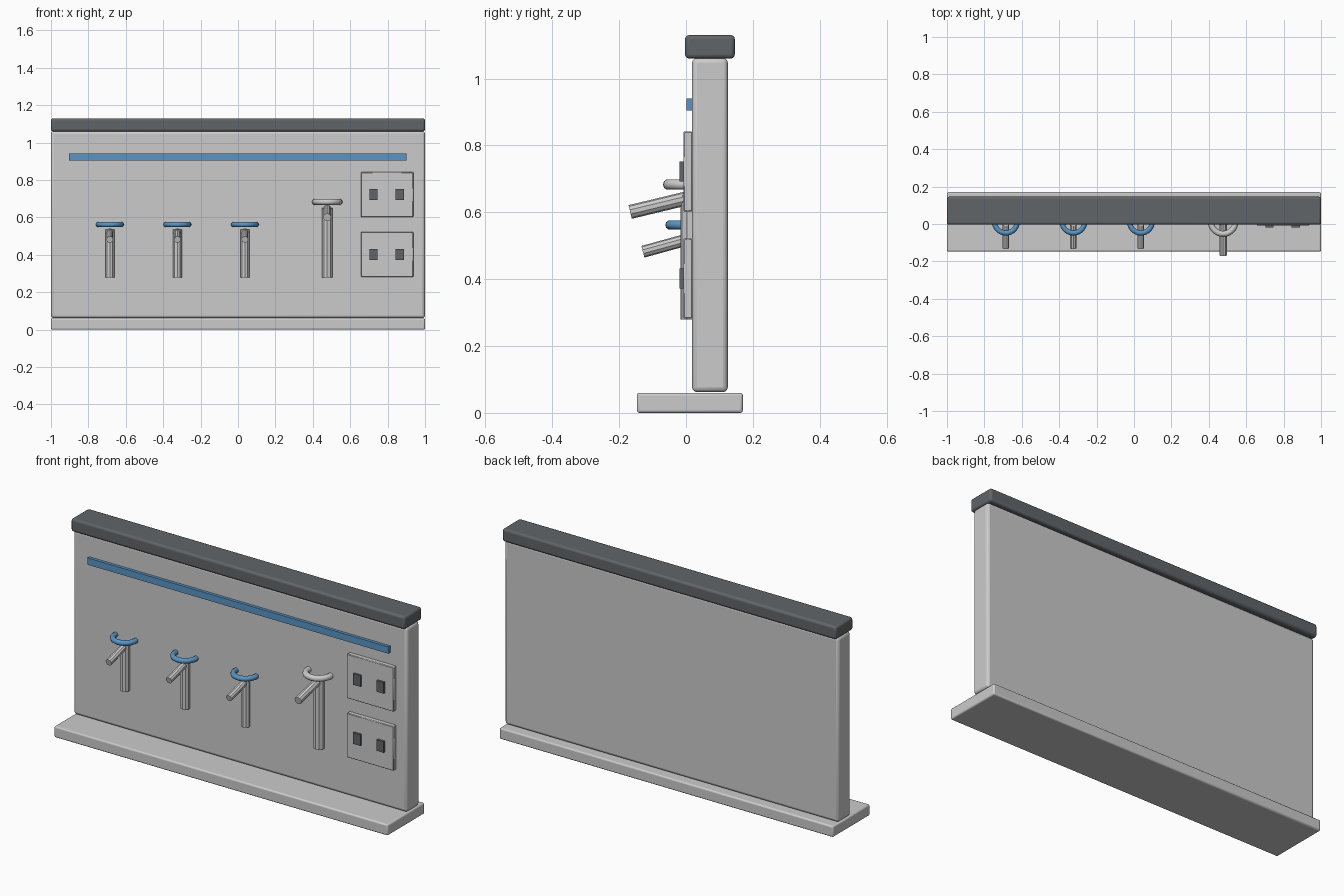
import bpy
from math import radians
from mathutils import Vector

if "Cube" in bpy.data.objects:
    bpy.data.objects.remove(bpy.data.objects["Cube"])


def material(name, rgb):
    m = bpy.data.materials.new(name)
    m.diffuse_color = (*rgb, 1)
    m.use_nodes = True
    m.node_tree.nodes["Principled BSDF"].inputs["Base Color"].default_value = m.diffuse_color
    return m


BLUE = material("blue", (0.10, 0.30, 0.56))
DARK = material("dark_grey", (0.12, 0.13, 0.14))


def box(name, lo, hi, bevel=0.0, mat=None, segments=3):
    lo, hi = Vector(lo), Vector(hi)
    bpy.ops.mesh.primitive_cube_add(size=1, location=(lo + hi) / 2)
    ob = bpy.context.object
    ob.name = name
    ob.scale = hi - lo
    bpy.ops.object.transform_apply(location=False, rotation=False, scale=True)
    if bevel:
        mod = ob.modifiers.new("Bevel", "BEVEL")
        mod.width = bevel
        mod.segments = segments
        bpy.ops.object.shade_smooth_by_angle(angle=radians(35))
    if mat:
        ob.data.materials.append(mat)
    return ob


def rod(name, start, end, radius, sides=10):
    start, end = Vector(start), Vector(end)
    axis = end - start
    bpy.ops.mesh.primitive_cylinder_add(
        vertices=sides, radius=radius, depth=axis.length, location=(start + end) / 2,
        rotation=axis.to_track_quat("Z", "Y").to_euler())
    bpy.context.object.name = name


def ring(name, loc, major, minor, mat=None):
    bpy.ops.mesh.primitive_torus_add(
        location=loc, major_radius=major, minor_radius=minor,
        major_segments=28, minor_segments=10)
    ob = bpy.context.object
    ob.name = name
    bpy.ops.object.shade_smooth_by_angle(angle=radians(50))
    if mat:
        ob.data.materials.append(mat)


# Wall body, base plinth and dark cap
box("base", (-1, -0.147, 0), (1, 0.17, 0.06), 0.008)
box("wall_panel", (-1, 0.018, 0.062), (1, 0.125, 1.062), 0.015)
box("top_cap", (-1, -0.003, 1.06), (1, 0.146, 1.13), 0.012, DARK)

# Blue stripe
box("stripe", (-0.903, 0.002, 0.904), (0.9, 0.022, 0.941), mat=BLUE)

# Small taps with blue rings
Y = 0.013
for i, x in enumerate((-0.685, -0.324, 0.037)):
    rod(f"small_post_{i}", (x, Y, 0.28), (x, Y, 0.535), 0.025)
    rod(f"small_spout_{i}", (x, 0.02, 0.523), (x, -0.129, 0.482), 0.018)
    ring(f"blue_ring_{i}", (x, Y, 0.562), 0.061, 0.014, BLUE)

# Large tap with grey ring
x = 0.477
rod("large_post", (x, Y, 0.28), (x, Y, 0.65), 0.03)
rod("large_spout", (x, 0.02, 0.646), (x, -0.167, 0.601), 0.021)
ring("grey_ring", (x, Y, 0.683), 0.066, 0.016)

# Socket plates with two dark slots each
for i, z in enumerate((0.402, 0.722)):
    box(f"socket_plate_{i}", (0.657, -0.008, z - 0.12), (0.937, 0.019, z + 0.12), 0.003, segments=1)
    for j, sx in enumerate((0.725, 0.865)):
        box(f"socket_slot_{i}_{j}", (sx - 0.022, -0.02, z - 0.03), (sx + 0.022, 0, z + 0.03), mat=DARK)
